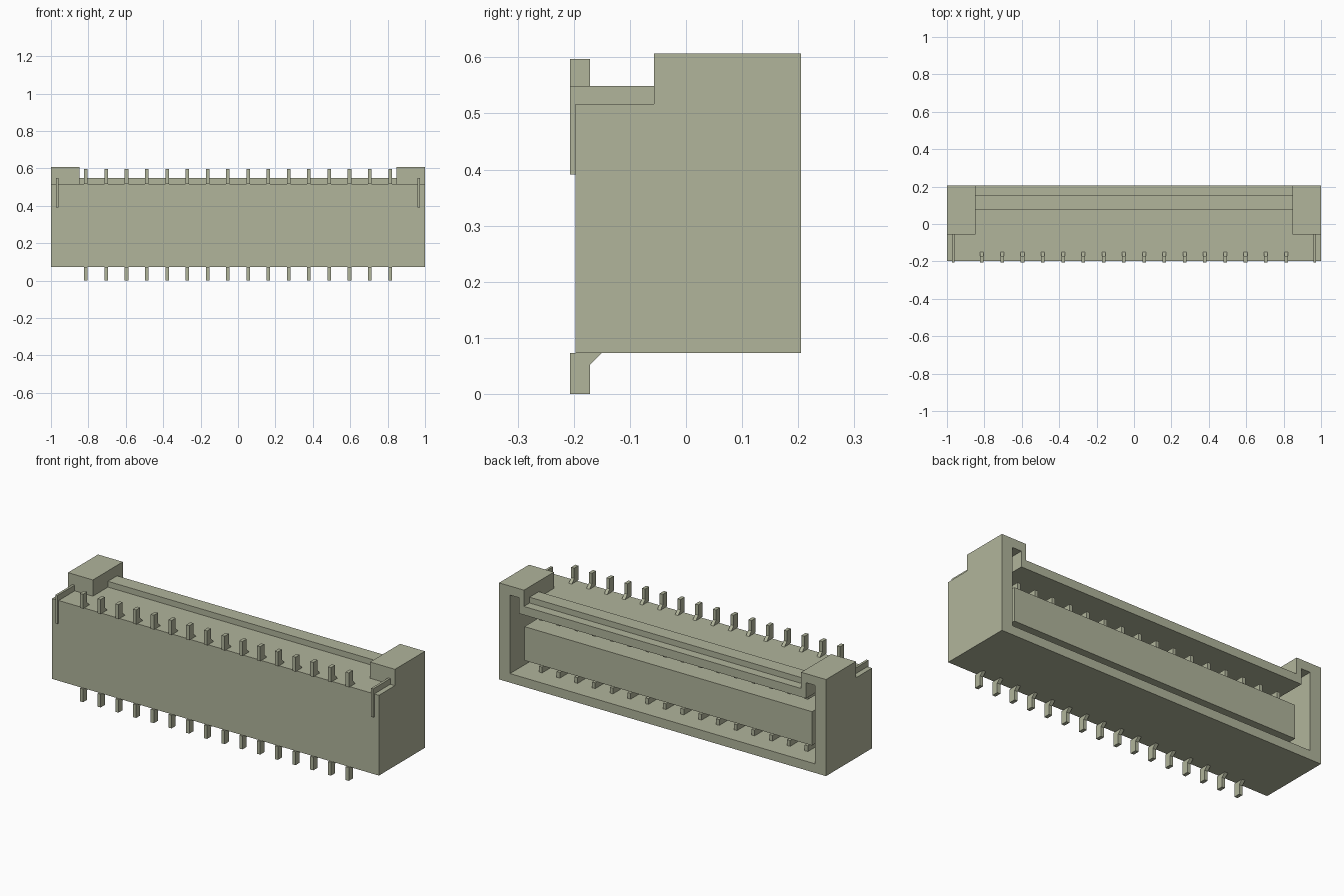
import bpy, bmesh
from mathutils import Vector

cube = bpy.data.objects.get("Cube")
if cube:
    bpy.data.objects.remove(cube, do_unlink=True)

plastic = bpy.data.materials.new("sage_beige")
plastic.use_nodes = True
colour = (0.44, 0.46, 0.33, 1)
plastic.diffuse_color = colour
plastic.node_tree.nodes["Principled BSDF"].inputs["Base Color"].default_value = colour


def make_object(name, bm):
    bmesh.ops.recalc_face_normals(bm, faces=bm.faces)
    mesh = bpy.data.meshes.new(name)
    bm.to_mesh(mesh)
    bm.free()
    mesh.materials.append(plastic)
    obj = bpy.data.objects.new(name, mesh)
    bpy.context.collection.objects.link(obj)
    return obj


def prism(bm, outline, start, end, axis):
    """Extrude a closed outline along x (outline is y, z) or y (outline is x, z)."""
    def place(a, b, d):
        return (d, a, b) if axis == "x" else (a, d, b)
    face = bm.faces.new([bm.verts.new(place(a, b, start)) for a, b in outline])
    new = bmesh.ops.extrude_face_region(bm, geom=[face])["geom"]
    move = Vector(place(0, 0, end - start))
    bmesh.ops.translate(bm, vec=move, verts=[v for v in new if isinstance(v, bmesh.types.BMVert)])


def box(bm, x, y, z):
    prism(bm, [(y[0], z[0]), (y[1], z[0]), (y[1], z[1]), (y[0], z[1])], x[0], x[1], "x")


def mirrored(half):
    """Complete a half outline across x = 0."""
    return half + [(-x, z) for x, z in reversed(half)]


def combine(target, name, bm, operation):
    """Apply a boolean and drop its helper."""
    helper = make_object(name, bm)
    helper.hide_render = True
    mod = target.modifiers.new(name, "BOOLEAN")
    mod.operation = operation
    mod.solver = "EXACT"
    mod.object = helper
    bpy.context.view_layer.update()
    result = bpy.data.meshes.new_from_object(
        target.evaluated_get(bpy.context.evaluated_depsgraph_get()))
    target.modifiers.clear()
    target.data = result
    bpy.data.objects.remove(helper, do_unlink=True)


FRONT, STEP, BACK = -0.197, -0.057, 0.205
BOTTOM, TOP, CORNER = 0.073, 0.517, 0.607
FLOOR_Y = -0.11

# Housing with raised rear corner blocks
bm = bmesh.new()
box(bm, (-1, 1), (FRONT, BACK), (BOTTOM, TOP))
housing = make_object("housing", bm)
bm = bmesh.new()
prism(bm, mirrored([(1, 0.3), (1, CORNER), (0.848, CORNER), (0.848, TOP)]),
      STEP, BACK, "y")
combine(housing, "corner_blocks", bm, "UNION")

# Socket opening and the slots reaching up into the corners
bm = bmesh.new()
box(bm, (-0.933, 0.933), (FLOOR_Y, 0.3), (0.123, 0.47))
combine(housing, "socket_cutter", bm, "DIFFERENCE")
for s in (-1, 1):
    bm = bmesh.new()
    box(bm, sorted((s * 0.878, s * 0.933)), (-0.03, 0.3), (0.4, 0.557))
    combine(housing, "slot_cutter", bm, "DIFFERENCE")

# Ridge along the top and tongue inside the socket
bm = bmesh.new()
box(bm, (-0.848, 0.848), (0.075, 0.155), (TOP, 0.549))
make_object("top_ridge", bm)
bm = bmesh.new()
box(bm, (-0.88, 0.88), (FLOOR_Y, 0.155), (0.191, 0.378))
make_object("tongue", bm)

# Contact rows: outer tails with chamfered heels, inner blades
PITCH, HALF = 0.1084, 0.0095
positions = [(i - 7.5) * PITCH for i in range(16)]
tail = [(-0.207, 0), (-0.171, 0), (-0.171, 0.052), (-0.15, BOTTOM), (-0.207, BOTTOM)]
rows = {
    "lower": (tail, (0.125, 0.157)),
    "upper": ([(y, 0.597 - z * 0.08 / BOTTOM) for y, z in tail], (0.412, 0.446)),
}
for row, (outline, blade_z) in rows.items():
    tails, blades = bmesh.new(), bmesh.new()
    for x in positions:
        prism(tails, outline, x - HALF, x + HALF, "x")
        box(blades, (x - HALF, x + HALF), (FLOOR_Y, 0.11), blade_z)
    make_object(row + "_contact_tails", tails)
    make_object(row + "_contact_blades", blades)

# Thin bent retention tabs at both ends
hook = [(-0.207, 0.391), (FRONT, 0.391), (FRONT, TOP), (STEP, TOP),
        (STEP, 0.549), (-0.207, 0.549)]
for side, s in (("left", 1), ("right", -1)):
    bm = bmesh.new()
    prism(bm, hook, s * 0.959, s * 0.972, "x")
    make_object(side + "_retention_tab", bm)
